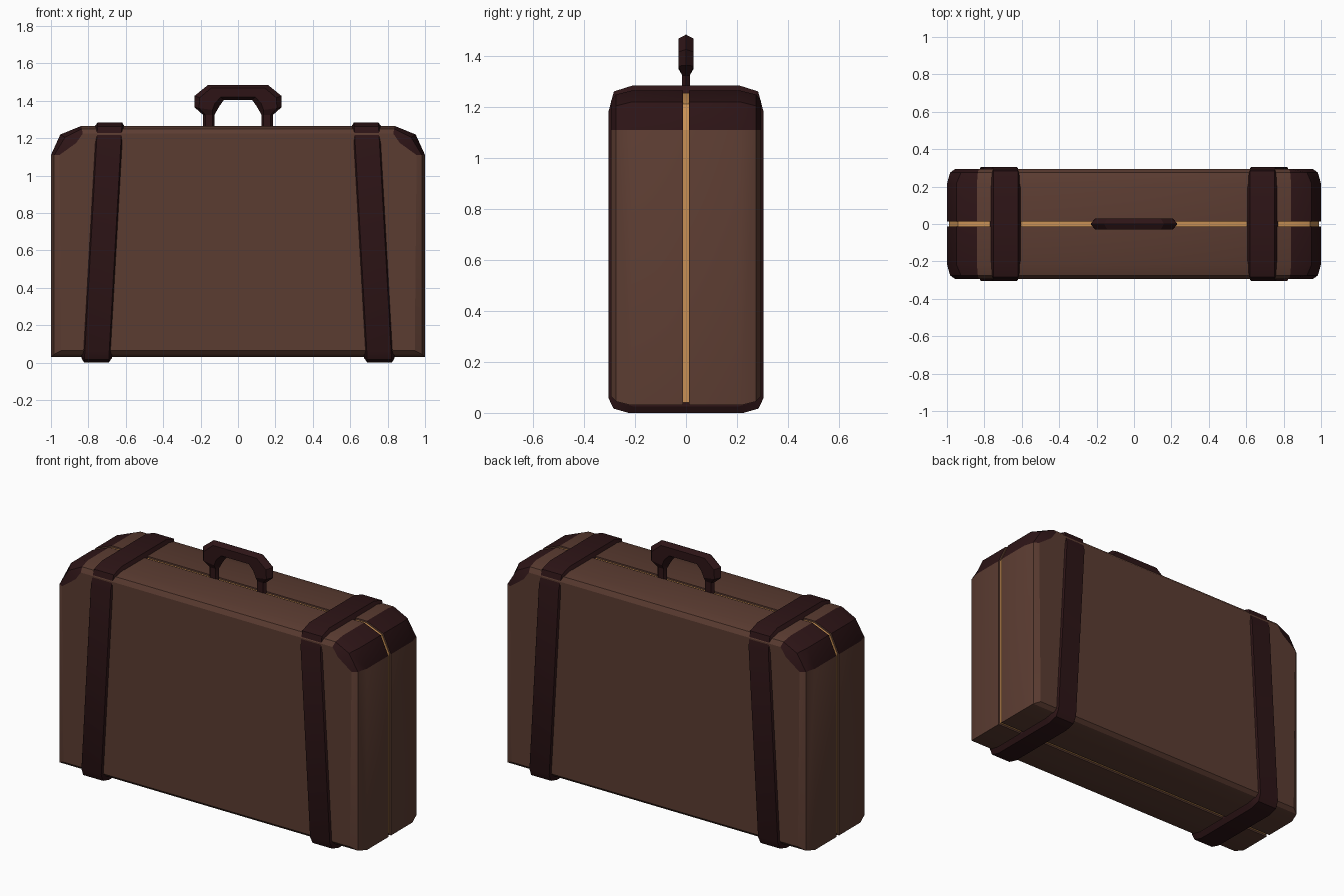
import bpy, bmesh, math

if "Cube" in bpy.data.objects:
    bpy.data.objects.remove(bpy.data.objects["Cube"])


def material(name, color):
    m = bpy.data.materials.new(name)
    m.diffuse_color = (*color, 1)
    m.use_nodes = True
    m.node_tree.nodes["Principled BSDF"].inputs["Base Color"].default_value = m.diffuse_color
    return m


LEATHER = material("brown_leather", (0.105, 0.045, 0.031))
DARK = material("dark_leather", (0.026, 0.007, 0.008))
TAN = material("tan_piping", (0.58, 0.28, 0.09))


def loft(name, rings, mats, dark_sides=()):
    """Skin closed rings of equal length and cap both ends."""
    bm = bmesh.new()
    vs = [[bm.verts.new(p) for p in r] for r in rings]
    n = len(rings[0])
    for a, b in zip(vs, vs[1:]):
        for i in range(n):
            f = bm.faces.new((a[i], a[(i + 1) % n], b[(i + 1) % n], b[i]))
            f.material_index = 1 if i in dark_sides else 0
    bm.faces.new(vs[0])
    bm.faces.new(vs[-1])
    bmesh.ops.recalc_face_normals(bm, faces=bm.faces)
    me = bpy.data.meshes.new(name)
    bm.to_mesh(me)
    bm.free()
    for m in mats:
        me.materials.append(m)
    ob = bpy.data.objects.new(name, me)
    bpy.context.collection.objects.link(ob)
    bpy.ops.object.select_all(action='DESELECT')
    ob.select_set(True)
    bpy.context.view_layer.objects.active = ob
    bpy.ops.object.shade_smooth_by_angle(angle=math.radians(25))
    return ob


def outline(half, y):
    """Right half of a front outline, mirrored to a full ring at depth y."""
    return [(x, y, z) for x, z in half] + [(-x, y, z) for x, z in reversed(half)]


# Case shells: front and back halves, softened rim, dark top corner caps
rim = [(1, 0.03), (1, 1.11), (0.95, 1.22), (0.84, 1.265)]
mid = [(0.983, 0.045), (0.983, 1.11), (0.925, 1.205), (0.835, 1.25)]
face = [(0.945, 0.065), (0.955, 1.11), (0.865, 1.175), (0.83, 1.225)]
for name, s in (("front_shell", -1), ("back_shell", 1)):
    layers = [(rim, 0.0125), (rim, 0.215), (mid, 0.275), (face, 0.295)]
    loft(name, [outline(p, s * y) for p, y in layers],
         [LEATHER, DARK], dark_sides=(1, 2, 4, 5))

# Recessed piping filling the seam between the shells
core = [(0.99, 0.04), (0.99, 1.11), (0.942, 1.212), (0.838, 1.255)]
loft("seam_piping", [outline(core, y) for y in (-0.014, 0.014)], [TAN])

# Slanted straps wrapped around the case
half_loop = [(0.225, 0), (0.285, 0.017), (0.305, 0.06),
             (0.305, 1.18), (0.283, 1.262), (0.21, 1.285)]
loop = half_loop + [(-y, z) for y, z in reversed(half_loop)]


def strap_ring(side, offset, inset):
    ky, kz = 1 - inset / 0.305, 1 - inset / 0.6425
    ring = []
    for y, z in loop:
        z = 0.6425 + (z - 0.6425) * kz
        ring.append((side * (0.757 - 0.056 * z + offset), y * ky, z))
    return ring


for name, side in (("left_strap", -1), ("right_strap", 1)):
    section = [(-0.082, 0.025), (-0.065, 0), (0.065, 0), (0.082, 0.025)]
    loft(name, [strap_ring(side, o, i) for o, i in section], [DARK])

# Carry handle: outer point, inner point and half thickness along the grip
stations = [
    ((0.187, 1.25), (0.125, 1.25), 0.015),
    ((0.187, 1.325), (0.125, 1.325), 0.015),
    ((0.232, 1.365), (0.113, 1.348), 0.03),
    ((0.232, 1.427), (0.097, 1.375), 0.03),
    ((0.16, 1.485), (0.075, 1.405), 0.03),
]
stations += [((-a[0], a[1]), (-b[0], b[1]), t) for a, b, t in reversed(stations)]


def handle_ring(a, b, t):
    section = [(0, 0), (0.2, t), (0.8, t), (1, 0), (0.8, -t), (0.2, -t)]
    return [(a[0] + (b[0] - a[0]) * k, y, a[1] + (b[1] - a[1]) * k)
            for k, y in section]


loft("handle", [handle_ring(*s) for s in stations], [DARK])
